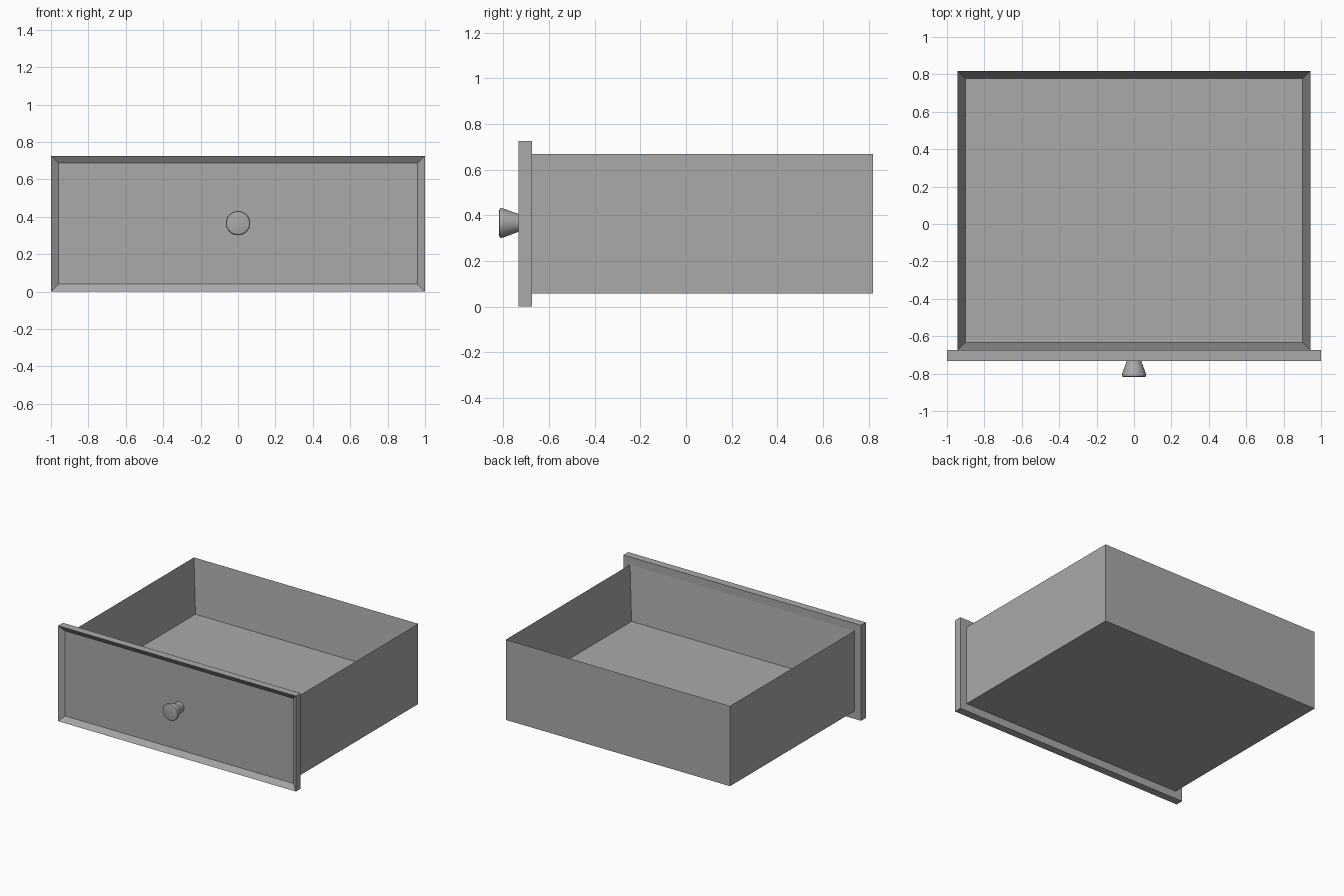
import bpy
import bmesh
import math

default = bpy.data.objects.get("Cube")
if default:
    bpy.data.objects.remove(default, do_unlink=True)

# Single neutral grey
grey = bpy.data.materials.new("plain_grey")
grey.use_nodes = True
COLOUR = (0.4, 0.4, 0.4, 1)
grey.diffuse_color = COLOUR
grey.node_tree.nodes["Principled BSDF"].inputs["Base Color"].default_value = COLOUR


def finish(bm, name):
    bmesh.ops.recalc_face_normals(bm, faces=bm.faces)
    mesh = bpy.data.meshes.new(name)
    bm.to_mesh(mesh)
    bm.free()
    mesh.materials.append(grey)
    obj = bpy.data.objects.new(name, mesh)
    bpy.context.collection.objects.link(obj)
    return obj


def recessed_box(name, low, high, direction, rim, depth):
    """Box with one face inset by rim and sunk by depth."""
    bm = bmesh.new()
    bmesh.ops.create_cube(bm, size=1)
    for v in bm.verts:
        v.co = [(a + b) / 2 + c * (b - a) for a, b, c in zip(low, high, v.co)]
    bm.normal_update()
    axis, sign = direction
    face = max(bm.faces, key=lambda f: f.normal[axis] * sign)
    bmesh.ops.inset_region(bm, faces=[face], thickness=rim)
    for v in face.verts:
        v.co[axis] -= sign * depth
    return finish(bm, name)


# Open tray with a thick floor
recessed_box("drawer_box", (-0.943, -0.675, 0.058), (0.943, 0.818, 0.668),
             (2, 1), 0.058, 0.405)

# Wider front with a sunken panel
recessed_box("drawer_front", (-1, -0.733, 0), (1, -0.675, 0.726),
             (1, -1), 0.056, 0.028)

# Turned knob, seated on the sunken panel
profile = [(0, 0), (0.04, 0), (0.04, 0.03), (0.046, 0.048), (0.064, 0.096),
           (0.065, 0.106), (0.062, 0.111), (0.056, 0.113), (0, 0.113)]
bm = bmesh.new()
points = [bm.verts.new((r, -0.705 - d, 0.366)) for r, d in profile]
edges = [bm.edges.new(pair) for pair in zip(points, points[1:])]
bmesh.ops.spin(bm, geom=points + edges, cent=(0, 0, 0.366), axis=(0, 1, 0),
               angle=math.tau, steps=32)
bmesh.ops.remove_doubles(bm, verts=bm.verts, dist=0.0001)
knob = finish(bm, "knob")
bpy.context.view_layer.objects.active = knob
knob.select_set(True)
bpy.ops.object.shade_smooth_by_angle(angle=math.radians(40))
